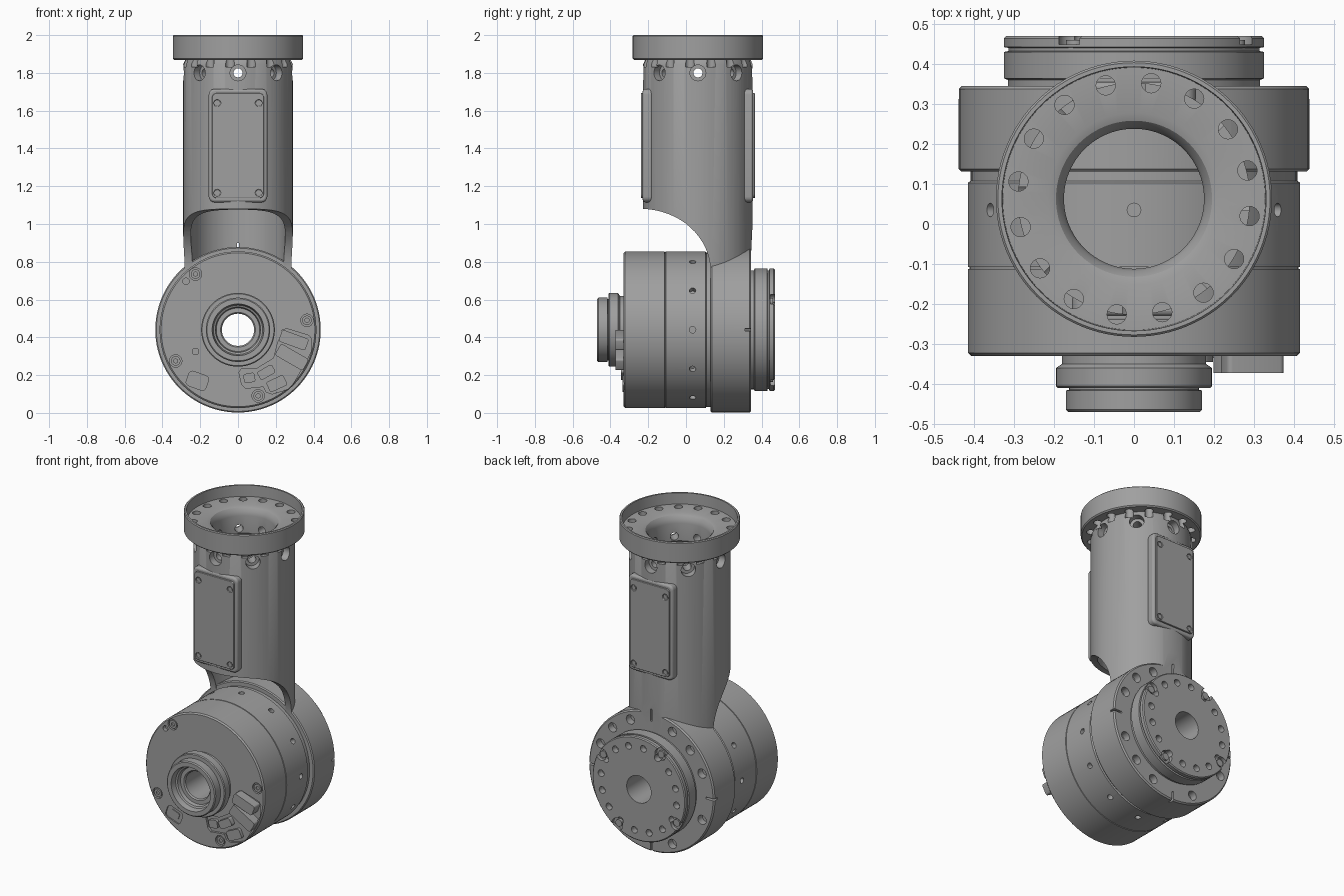
import bpy, bmesh
from math import cos, sin, pi, radians, sqrt
from mathutils import Matrix, Vector

if "Cube" in bpy.data.objects:
    bpy.data.objects.remove(bpy.data.objects["Cube"])

JOINT = Vector((0, 0, 0.44))      # centre of the horizontal joint
TUBE = Vector((0, 0.063, 0))      # axis of the upright sleeve

grey = bpy.data.materials.new("grey metal")
grey.use_nodes = True
grey.diffuse_color = (0.35, 0.35, 0.35, 1)
grey.node_tree.nodes["Principled BSDF"].inputs["Base Color"].default_value = grey.diffuse_color


def finish(name, bm):
    bmesh.ops.recalc_face_normals(bm, faces=bm.faces)
    mesh = bpy.data.meshes.new(name)
    bm.to_mesh(mesh)
    bm.free()
    mesh.materials.append(grey)
    obj = bpy.data.objects.new(name, mesh)
    bpy.context.collection.objects.link(obj)
    return obj


def lathe(name, profile, axis, centre, segs=96):
    """Turn a closed (radius, height) profile into a ring around y or z."""
    bm = bmesh.new()
    rings = []
    for i in range(segs):
        c, s = cos(2 * pi * i / segs), sin(2 * pi * i / segs)
        rings.append([bm.verts.new(centre + (Vector((r * c, r * s, h)) if axis == "z"
                                             else Vector((r * c, h, r * s))))
                      for r, h in profile])
    n = len(profile)
    for i in range(segs):
        a, b = rings[i], rings[(i + 1) % segs]
        for j in range(n):
            k = (j + 1) % n
            bm.faces.new((a[j], b[j], b[k], a[k]))
    return finish(name, bm)


def rods(name, items, segs=24):
    """Cylinders given as (start, end, radius)."""
    bm = bmesh.new()
    for start, end, r in items:
        d = Vector(end) - Vector(start)
        m = Matrix.Translation((Vector(start) + Vector(end)) / 2) @ d.to_track_quat("Z", "Y").to_matrix().to_4x4()
        bmesh.ops.create_cone(bm, cap_ends=True, segments=segs, radius1=r, radius2=r,
                              depth=d.length, matrix=m)
    return finish(name, bm)


def prism(name, outline, lo, hi, axis="y"):
    """Extrude a flat outline along x (outline is y, z) or y (outline is x, z)."""
    bm = bmesh.new()
    put = (lambda p, t: (t, p[0], p[1])) if axis == "x" else (lambda p, t: (p[0], t, p[1]))
    a = [bm.verts.new(put(p, lo)) for p in outline]
    b = [bm.verts.new(put(p, hi)) for p in outline]
    bm.faces.new(a)
    bm.faces.new(b[::-1])
    for i in range(len(a)):
        j = (i + 1) % len(a)
        bm.faces.new((a[i], a[j], b[j], b[i]))
    return finish(name, bm)


def rounded(x, z, w, h, r, turn=0):
    """Outline of a rounded rectangle in x, z, turned about its centre."""
    pts = []
    for q, (sx, sz) in enumerate(((1, 1), (-1, 1), (-1, -1), (1, -1))):
        for k in range(5):
            a = (q + k / 4) * pi / 2
            px, pz = sx * (w / 2 - r) + r * cos(a), sz * (h / 2 - r) + r * sin(a)
            pts.append((x + px * cos(turn) - pz * sin(turn), z + px * sin(turn) + pz * cos(turn)))
    return pts


def combine(obj, tool, mode="DIFFERENCE"):
    mod = obj.modifiers.new(mode, "BOOLEAN")
    mod.operation, mod.object, mod.solver = mode, tool, "EXACT"
    bpy.context.view_layer.objects.active = obj
    bpy.ops.object.modifier_apply(modifier=mod.name)
    bpy.data.objects.remove(tool)


def polar(r, angle, y):
    return (r * cos(angle), y, JOINT.z + r * sin(angle))


# Upright sleeve with its dished top flange
sleeve = lathe("sleeve_housing", [
    (0.29, 0.62), (0.29, 1.845), (0.28, 1.868), (0.338, 1.868), (0.345, 1.875), (0.345, 1.995),
    (0.34, 2.0), (0.33, 2.0), (0.328, 1.93), (0.215, 1.93), (0.195, 1.923), (0.181, 1.905),
    (0.175, 1.88), (0.175, 1.77), (0.25, 1.7), (0.25, 0.62)], "z", TUBE)

# Scoop under the front of the sleeve, and a flat at its back
arc = [(-0.24 + 0.37 * sin(t * pi / 32), 0.75 + 0.33 * cos(t * pi / 32)) for t in range(17)]
combine(sleeve, prism("scoop", [(-0.5, 1.08)] + arc + [(0.13, 0.4), (-0.5, 0.4)], -0.6, 0.6, "x"))
combine(sleeve, prism("back_flat", [(0.345, 0.4), (0.345, 0.85), (0.358, 1.12), (0.5, 1.12), (0.5, 0.4)],
                      -0.6, 0.6, "x"))

# Joint housing disc joined to the sleeve
disc = lathe("disc", [(0.085, 0.131), (0.432, 0.131), (0.438, 0.137), (0.438, 0.337), (0.43, 0.345),
                      (0.085, 0.345)], "y", JOINT)
combine(sleeve, disc, "UNION")

# Counterbored side holes, flange holes, back bolt holes and edge slots
for depth, r in ((0.245, 0.042), (0.15, 0.024)):
    combine(sleeve, rods("side_holes", [
        (TUBE + Vector((cos(a) * depth, sin(a) * depth, 1.8)), TUBE + Vector((cos(a) * 0.32, sin(a) * 0.32, 1.8)), r)
        for a in (i * pi / 4 for i in range(8))]))
combine(sleeve, rods("flange_holes", [
    (TUBE + Vector((cos(a) * 0.292, sin(a) * 0.292, 1.83)), TUBE + Vector((cos(a) * 0.292, sin(a) * 0.292, 1.95)), 0.024)
    for a in (radians(81.5 + 22.5 * i) for i in range(16))]))
combine(sleeve, rods("back_holes", [
    (polar(0.382, i * pi / 8, 0.3), polar(0.382, i * pi / 8, 0.4), 0.029) for i in range(16) if i % 4]))
for i in range(4):
    a = i * pi / 2
    combine(sleeve, prism("slot", rounded(0.42 * cos(a), JOINT.z + 0.42 * sin(a), 0.08, 0.012, 0.005, a),
                          0.312, 0.4))

# Motor body with a seam groove and a stepped joint to the disc
body = lathe("motor_body", [
    (0.085, -0.33), (0.407, -0.33), (0.415, -0.322), (0.415, -0.113), (0.411, -0.112), (0.411, -0.108),
    (0.415, -0.107), (0.415, 0.103), (0.408, 0.108), (0.408, 0.131), (0.085, 0.131)], "y", JOINT)
combine(body, rods("rim_holes", [
    (polar(0.38, i * pi / 6, 0.035), polar(0.45, i * pi / 6, 0.035), 0.017) for i in range(12)], 16))
screws = [(-0.225, 0.735), (0.365, 0.49), (-0.33, 0.275), (0.107, 0.09)]
combine(body, rods("front_holes", [((x, -0.315, z), (x, -0.36, z), 0.033) for x, z in screws] +
                   [((x, -0.305, z), (x, -0.36, z), 0.017) for x, z in ((-0.275, 0.697), (-0.225, 0.325))]))
combine(body, prism("small_port", rounded(-0.215, 0.17, 0.11, 0.08, 0.02, radians(-20)), -0.36, -0.322))
port = [(0.235, 0.44), (0.26, 0.445), (0.375, 0.41), (0.39, 0.39), (0.385, 0.32), (0.29, 0.15), (0.265, 0.125),
        (0.18, 0.1), (0.15, 0.11), (0.135, 0.14), (0.04, 0.13), (0.02, 0.15), (0.005, 0.215), (0.02, 0.235),
        (0.1, 0.235), (0.19, 0.29), (0.21, 0.37)]
combine(body, prism("port_recess", port, -0.36, -0.315))

# Screw heads with sockets on the front face
heads = rods("front_screws", [((x, -0.31, z), (x, -0.328, z), 0.025) for x, z in screws])
combine(heads, rods("sockets", [((x, -0.32, z), (x, -0.35, z), 0.012) for x, z in screws], 6))

# Connectors in the port recess
for name, x, z, w, h, turn, front in (
        ("upper_connector", 0.295, 0.385, 0.15, 0.065, -20, -0.372),
        ("middle_connector", 0.285, 0.295, 0.17, 0.07, -30, -0.372),
        ("lower_connector", 0.205, 0.155, 0.1, 0.06, 25, -0.335),
        ("centre_connector", 0.15, 0.215, 0.09, 0.05, 30, -0.345),
        ("round_connector", 0.06, 0.185, 0.06, 0.05, 10, -0.335),
        ("small_connector", -0.215, 0.17, 0.065, 0.045, -20, -0.327)):
    prism(name, rounded(x, z, w, h, 0.012, radians(turn)), -0.31, front)

# Hollow boss at the front
lathe("cable_boss", [
    (0.085, -0.33), (0.085, -0.40), (0.092, -0.408), (0.115, -0.408), (0.12, -0.43), (0.13, -0.435),
    (0.137, -0.47), (0.164, -0.47), (0.17, -0.464), (0.17, -0.416), (0.162, -0.414), (0.162, -0.41),
    (0.19, -0.41), (0.195, -0.405), (0.195, -0.36), (0.18, -0.35), (0.18, -0.33)], "y", JOINT)

# Output flange at the back, with grooves, bolt circle and rim pockets
flange = lathe("output_flange", [
    (0.085, 0.345), (0.315, 0.345), (0.315, 0.36), (0.325, 0.364), (0.325, 0.43), (0.314, 0.432),
    (0.314, 0.44), (0.325, 0.442), (0.325, 0.464), (0.319, 0.47), (0.085, 0.47)], "y", JOINT)
combine(flange, rods("bolt_circle", [
    (polar(0.265, (i + 0.3) * pi / 8, 0.43), polar(0.265, (i + 0.3) * pi / 8, 0.5), 0.021) for i in range(16)]))
pockets = [radians(30 + 90 * i) for i in range(4)]
combine(flange, rods("rim_pockets", [(polar(0.3, a, 0.448), polar(0.3, a, 0.5), 0.038) for a in pockets]))
rods("pocket_screws", [(polar(0.295, a, 0.44), polar(0.295, a, 0.46), 0.022) for a in pockets])

# Cover plates on the front and back of the sleeve
for side, name in ((-1, "front"), (1, "back")):
    at = lambda d: TUBE.y + side * d
    pad = prism(name + "_pad", rounded(0, 1.415, 0.31, 0.6, 0.03), at(0.24), at(0.292))
    plate = prism(name + "_cover", rounded(0, 1.415, 0.274, 0.555, 0.022), at(0.285), at(0.302))
    for obj, width in ((pad, 0.012), (plate, 0.003)):
        bev = obj.modifiers.new("soft_edge", "BEVEL")
        bev.width, bev.segments, bev.limit_method, bev.angle_limit = width, 3, "ANGLE", radians(50)
    spots = [(x, z) for x in (-0.11, 0.11) for z in (1.165, 1.64)]
    combine(plate, rods("cover_holes", [((x, at(0.294), z), (x, at(0.35), z), 0.018) for x, z in spots]))
    rods(name + "_cover_screws", [((x, at(0.28), z), (x, at(0.299), z), 0.013) for x, z in spots])

# Smooth shading with crisp edges
bpy.ops.object.select_all(action="DESELECT")
for obj in bpy.context.collection.objects:
    if obj.type == "MESH" and grey.name in obj.data.materials:
        obj.select_set(True)
        bpy.context.view_layer.objects.active = obj
bpy.ops.object.shade_smooth_by_angle(angle=radians(30))
